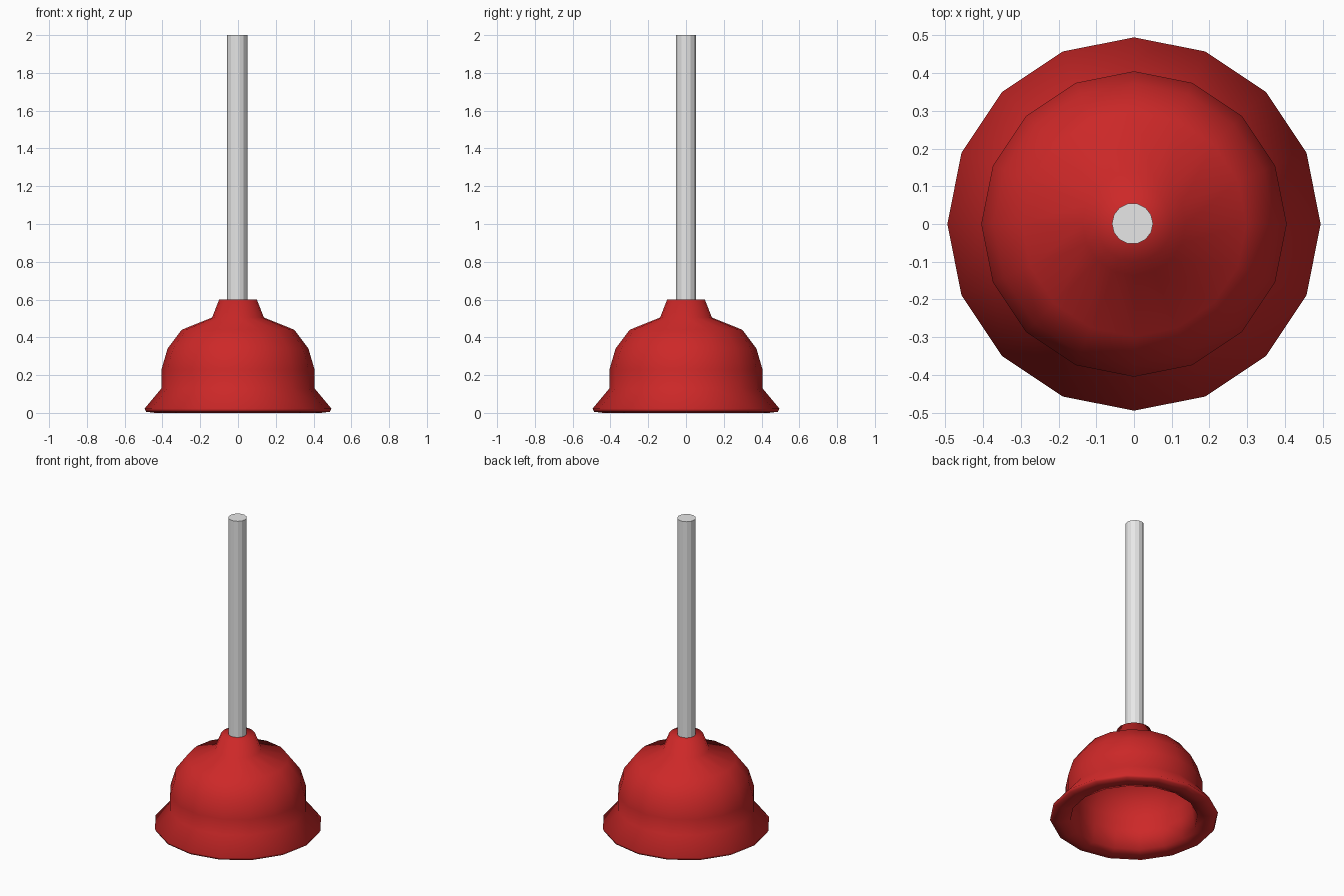
import bpy, bmesh, math

if "Cube" in bpy.data.objects:
    bpy.data.objects.remove(bpy.data.objects["Cube"])

def material(name, rgb):
    m = bpy.data.materials.new(name)
    m.diffuse_color = (*rgb, 1)
    m.use_nodes = True
    m.node_tree.nodes["Principled BSDF"].inputs["Base Color"].default_value = m.diffuse_color
    return m

def lathe(name, profile, sides, mat, centre=(0, 0), turn=0, smooth_angle=30):
    """Revolve (radius, z) points around z; radius 0 becomes a pole."""
    bm = bmesh.new()
    rings = []
    for r, z in profile:
        n = sides if r > 0 else 1
        angles = [math.radians(turn) + 2 * math.pi * i / sides for i in range(n)]
        rings.append([bm.verts.new((centre[0] + r * math.cos(a),
                                    centre[1] + r * math.sin(a), z)) for a in angles])
    for a, b in zip(rings, rings[1:]):
        for i in range(sides):
            j = (i + 1) % sides
            quad = [a[i % len(a)], a[j % len(a)], b[j % len(b)], b[i % len(b)]]
            bm.faces.new(list(dict.fromkeys(quad)))
    bmesh.ops.recalc_face_normals(bm, faces=bm.faces)
    me = bpy.data.meshes.new(name)
    bm.to_mesh(me)
    bm.free()
    me.materials.append(mat)
    ob = bpy.data.objects.new(name, me)
    bpy.context.collection.objects.link(ob)
    bpy.ops.object.select_all(action='DESELECT')
    ob.select_set(True)
    bpy.context.view_layer.objects.active = ob
    bpy.ops.object.shade_smooth_by_angle(angle=math.radians(smooth_angle))
    return ob

red = material("red rubber", (0.61, 0.021, 0.021))
grey = material("light grey handle", (0.8, 0.8, 0.8))

# Rubber cup: outer skin from neck down to the rim, then the thick lip and hollow inside
outer = [(0, 0.60), (0.10, 0.60), (0.137, 0.505), (0.298, 0.44), (0.373, 0.34),
         (0.405, 0.23), (0.405, 0.13), (0.495, 0.022), (0.487, 0.006), (0.44, 0.0)]
inner = [(0.375, 0.012), (0.355, 0.13), (0.355, 0.22), (0.325, 0.31), (0.26, 0.39),
         (0.12, 0.45), (0, 0.46)]
lathe("rubber_cup", outer + inner, 16, red, smooth_angle=100)

# Straight handle, set a hair off centre
lathe("handle", [(0, 0.59), (0.0545, 0.59), (0.0545, 2.0), (0, 2.0)], 14, grey,
      (-0.004, 0.001), smooth_angle=20)
